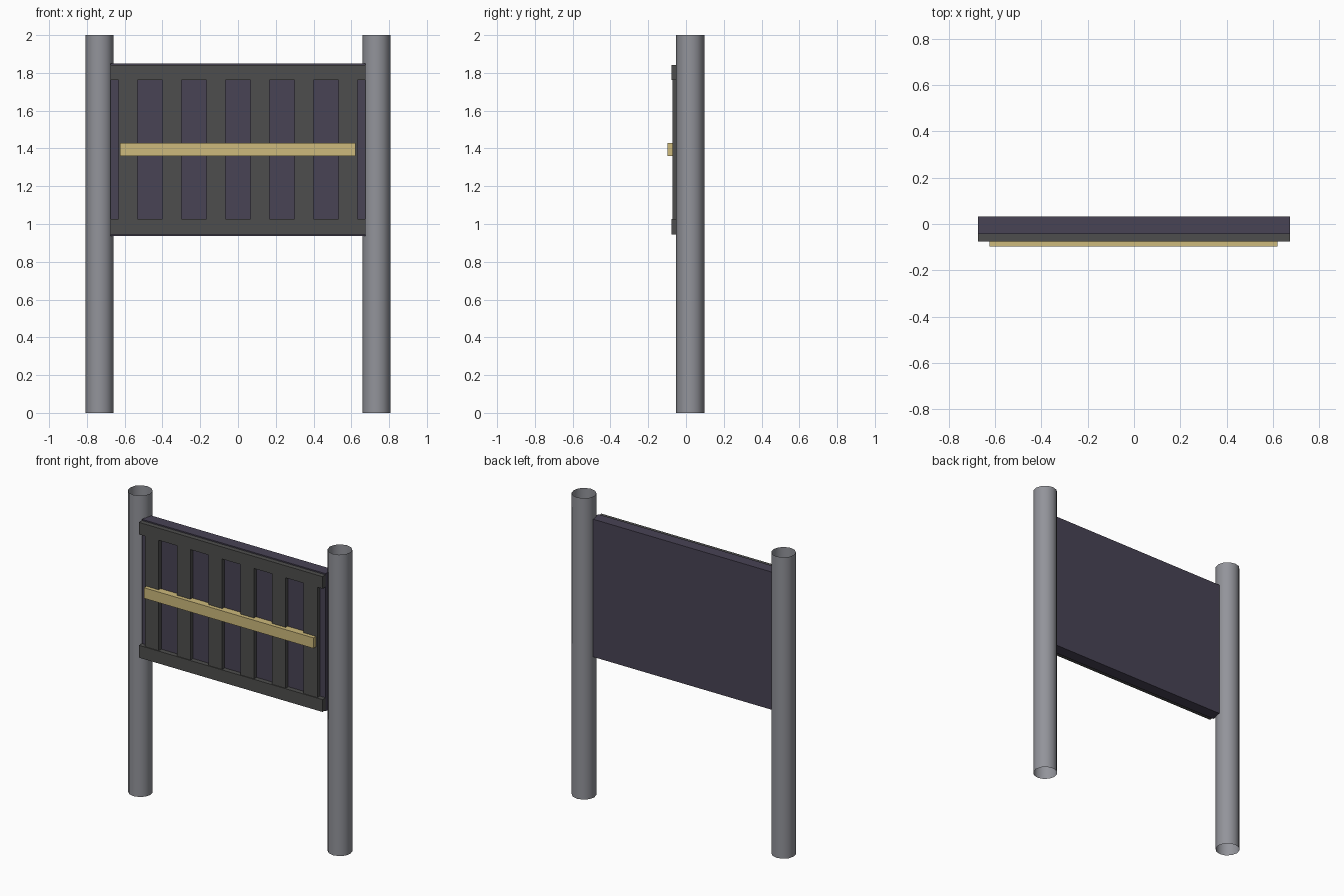
import bpy
import math

cube = bpy.data.objects.get("Cube")
if cube:
    bpy.data.objects.remove(cube, do_unlink=True)


def material(name, color):
    mat = bpy.data.materials.new(name)
    mat.use_nodes = True
    mat.diffuse_color = (*color, 1)
    bsdf = next(n for n in mat.node_tree.nodes if n.type == "BSDF_PRINCIPLED")
    bsdf.inputs["Base Color"].default_value = (*color, 1)
    return mat


purple = material("dark purple", (0.065, 0.056, 0.09))
charcoal = material("charcoal", (0.076, 0.076, 0.074))
yellow = material("pale yellow", (0.61, 0.49, 0.20))
steel = material("steel grey", (0.29, 0.295, 0.325))


def box(name, mat, x, y, z):
    """Box from (low, high) ranges on each axis."""
    ranges = (x, y, z)
    bpy.ops.mesh.primitive_cube_add(size=1, location=[(a + b) / 2 for a, b in ranges])
    obj = bpy.context.object
    obj.name = name
    obj.scale = [b - a for a, b in ranges]
    bpy.ops.object.transform_apply(location=False, rotation=False, scale=True)
    obj.data.materials.append(mat)
    return obj


# Open tubular posts
for side, label in ((1, "left"), (-1, "right")):
    bpy.ops.mesh.primitive_cylinder_add(
        vertices=12, radius=0.0745, depth=2, end_fill_type="NOTHING",
        location=(side * 0.733, 0.0225, 1))
    post = bpy.context.object
    post.name = label + "_post"
    post.data.materials.append(steel)
    bpy.ops.object.shade_smooth_by_angle(angle=math.radians(40))

# Backing panel
half = 0.674
box("back_panel", purple, (-half, half), (-0.044, 0.032), (0.936, 1.85))

# Horizontal frame rails
box("bottom_rail", charcoal, (-half, half), (-0.076, -0.042), (0.944, 1.026))
box("top_rail", charcoal, (-half, half), (-0.076, -0.042), (1.762, 1.842))

# Vertical slats between the rails
for i in range(6):
    x = (i - 2.5) * 0.233
    box(f"slat_{i + 1}", charcoal, (x - 0.05, x + 0.05), (-0.071, -0.042), (1.0, 1.78))

# Yellow strip across the slats
box("cross_strip", yellow, (-0.624, 0.621), (-0.097, -0.05), (1.36, 1.43))
